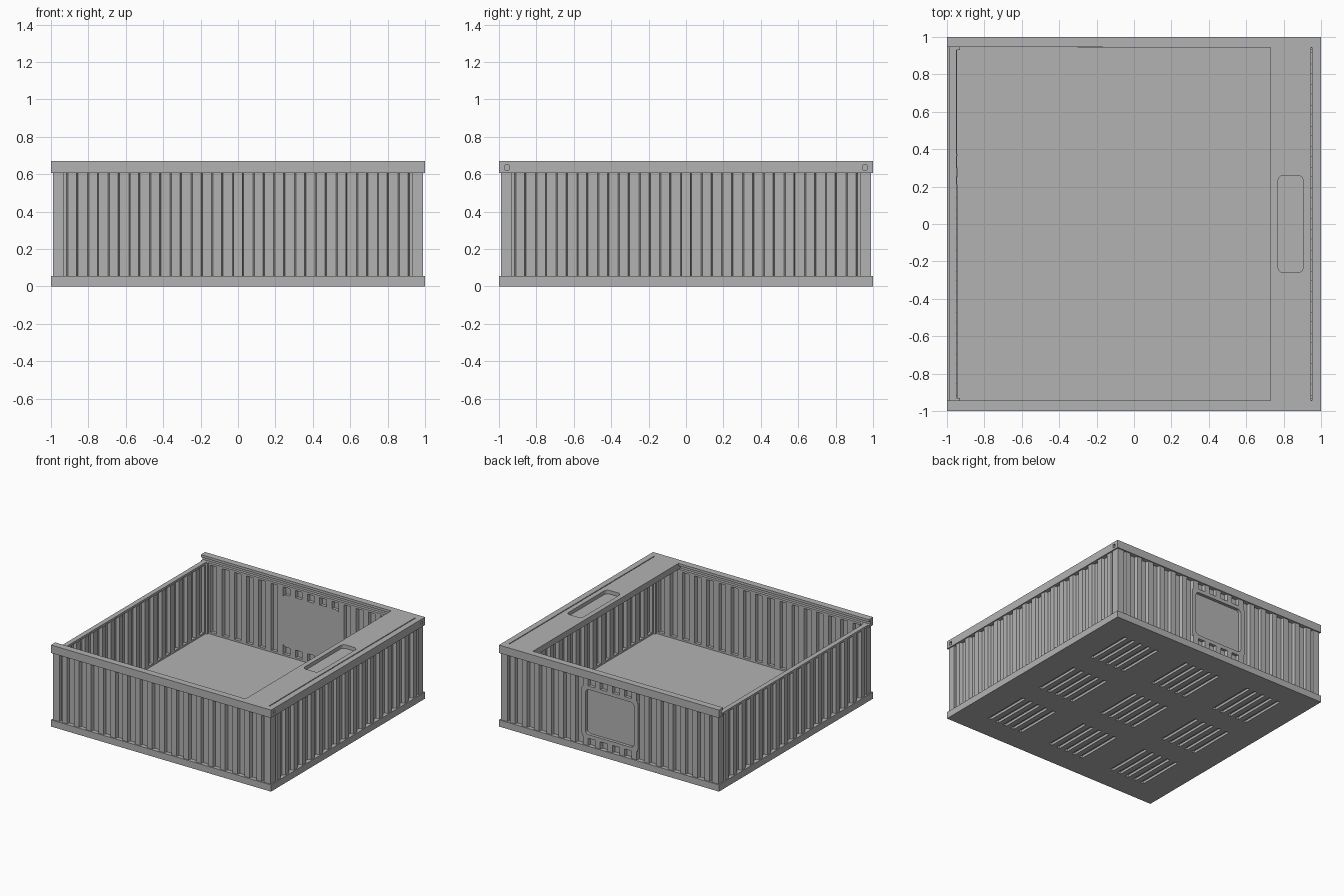
import bpy, bmesh, math
from mathutils import Matrix

cube = bpy.data.objects.get("Cube")
if cube:
    bpy.data.objects.remove(cube, do_unlink=True)

grey = bpy.data.materials.new("plain_grey")
grey.use_nodes = True
COLOUR = (0.45, 0.45, 0.45, 1)
grey.diffuse_color = COLOUR
grey.node_tree.nodes["Principled BSDF"].inputs["Base Color"].default_value = COLOUR

PITCH = 0.1107           # spacing of the wall grooves
OUT, DEEP = 0.99, 0.965  # outer wall face and groove bottom
INNER = 0.945            # inner face of rails
TOP = 0.67


def finish(name, bm, turn=0):
    """Turn a bmesh by quarter turns about z and link it as an object."""
    bmesh.ops.transform(bm, matrix=Matrix.Rotation(turn * math.pi / 2, 4, 'Z'), verts=bm.verts)
    bmesh.ops.recalc_face_normals(bm, faces=bm.faces)
    mesh = bpy.data.meshes.new(name)
    bm.to_mesh(mesh)
    bm.free()
    mesh.materials.append(grey)
    obj = bpy.data.objects.new(name, mesh)
    bpy.context.collection.objects.link(obj)
    return obj


def add_box(bm, x, y, z):
    made = bmesh.ops.create_cube(bm, size=1)["verts"]
    for v in made:
        for i, (lo, hi) in enumerate((x, y, z)):
            v.co[i] = lo + (v.co[i] + 0.5) * (hi - lo)
    return made


def box(name, x, y, z, turn=0, round_axis=None, radius=0.03):
    """Box from ranges, with the edges along one axis optionally rounded."""
    bm = bmesh.new()
    add_box(bm, x, y, z)
    if round_axis is not None:
        edges = [e for e in bm.edges
                 if abs((e.verts[0].co - e.verts[1].co).normalized()[round_axis]) > 0.9]
        bmesh.ops.bevel(bm, geom=edges, offset=radius, segments=5, profile=0.5, affect='EDGES')
    return finish(name, bm, turn)


def prism(name, points, vec, turn=0):
    """Extrude a closed outline along a vector."""
    bm = bmesh.new()
    face = bm.faces.new([bm.verts.new(p) for p in points])
    new = bmesh.ops.extrude_face_region(bm, geom=[face])["geom"]
    bmesh.ops.translate(bm, vec=vec, verts=[g for g in new if isinstance(g, bmesh.types.BMVert)])
    return finish(name, bm, turn)


def cut(obj, cutter):
    mod = obj.modifiers.new("cut", 'BOOLEAN')
    mod.operation, mod.solver, mod.object = 'DIFFERENCE', 'EXACT', cutter
    bpy.context.view_layer.objects.active = obj
    bpy.ops.object.modifier_apply(modifier=mod.name)
    bpy.data.objects.remove(cutter, do_unlink=True)


def depth(u):
    """Outer face of the corrugation at distance u along a wall."""
    off = abs(u / PITCH - math.floor(u / PITCH) - 0.5) * PITCH
    t = min(max((off - 0.025) / 0.0075, 0), 1)
    return DEEP + t * (OUT - DEEP)


def sheet(name, u0, u1, z0, z1, turn):
    """Corrugated sheet, grooved on both faces."""
    us = [u0, u1]
    for k in range(-10, 10):
        c = (k + 0.5) * PITCH
        us += [u for u in (c - 0.0325, c - 0.025, c + 0.025, c + 0.0325) if u0 < u < u1]
    us.sort()
    outline = [(u, -depth(u), z0) for u in us]
    outline += [(u, 0.02 - depth(u), z0) for u in reversed(us)]
    prism(name, outline, (0, 0, z1 - z0), turn)


# Floor with nine groups of slots underneath
floor = box("floor", (-0.99, 0.99), (-0.99, 0.99), (0, 0.04))
bm = bmesh.new()
for gx in (-0.6, 0, 0.6):
    for gy in (-0.6, 0, 0.6):
        for i in range(-2, 3):
            x = gx + i * 0.075
            add_box(bm, (x - 0.015, x + 0.015), (gy - 0.2, gy + 0.2), (-0.05, 0.02))
cut(floor, finish("slot_cutter", bm))

# Corrugated walls; the back one is split around its panel
LOW, HIGH, END = 0.055, 0.605, 0.935
for turn, side in ((0, "front"), (1, "left"), (3, "right")):
    sheet(side + "_wall", -END, END, LOW, HIGH, turn)
SPLIT = 2 * PITCH
sheet("back_wall_a", -END, -SPLIT, LOW, HIGH, 2)
sheet("back_wall_b", SPLIT, END, LOW, HIGH, 2)
sheet("back_wall_below_panel", -SPLIT, SPLIT, LOW, 0.13, 2)
sheet("back_wall_above_panel", -SPLIT, SPLIT, 0.53, HIGH, 2)

# Back panel: rounded frame with a recessed plate
panel = box("back_panel", (-0.255, 0.255), (-OUT, -INNER), (0.115, 0.545), 2, 1)
cut(panel, box("panel_cutter", (-0.22, 0.22), (-1.1, -DEEP), (0.145, 0.515), 2, 1))

# Corner posts and bottom rails
for turn in range(4):
    box("corner_post", (0.93, OUT), (-OUT, -0.93), (0, 0.62), turn)
    box("bottom_rail", (-1, 1), (-1, -INNER), (0, LOW), turn)

# Top rails on front and back, with the sliding track cut inside
track = [(1, HIGH), (1, TOP), (INNER, TOP), (INNER, 0.65), (0.968, 0.65),
         (0.968, 0.622), (INNER, 0.622), (INNER, HIGH)]
for turn, side in ((0, "front"), (2, "back")):
    prism(side + "_top_rail", [(-1, -d, z) for d, z in track], (2, 0, 0), turn)

# Full rail at the shelf end, low rail at the open end
box("left_top_rail", (-INNER, INNER), (-1, -0.952), (HIGH, TOP), 1)
box("right_top_rail", (-INNER, INNER), (-OUT, -0.95), (HIGH, 0.622), 3)

# Shelf with a rounded pocket
shelf = box("shelf", (0.73, 0.945), (-INNER, INNER), (0.62, TOP))
cut(shelf, box("pocket_cutter", (0.77, 0.905), (-0.26, 0.26), (0.64, 0.8), 0, 2))
for end in (-1, 1):
    box("shelf_tongue", (0.73, 0.968), sorted((end * 0.94, end * 0.97)), (0.622, 0.65))
